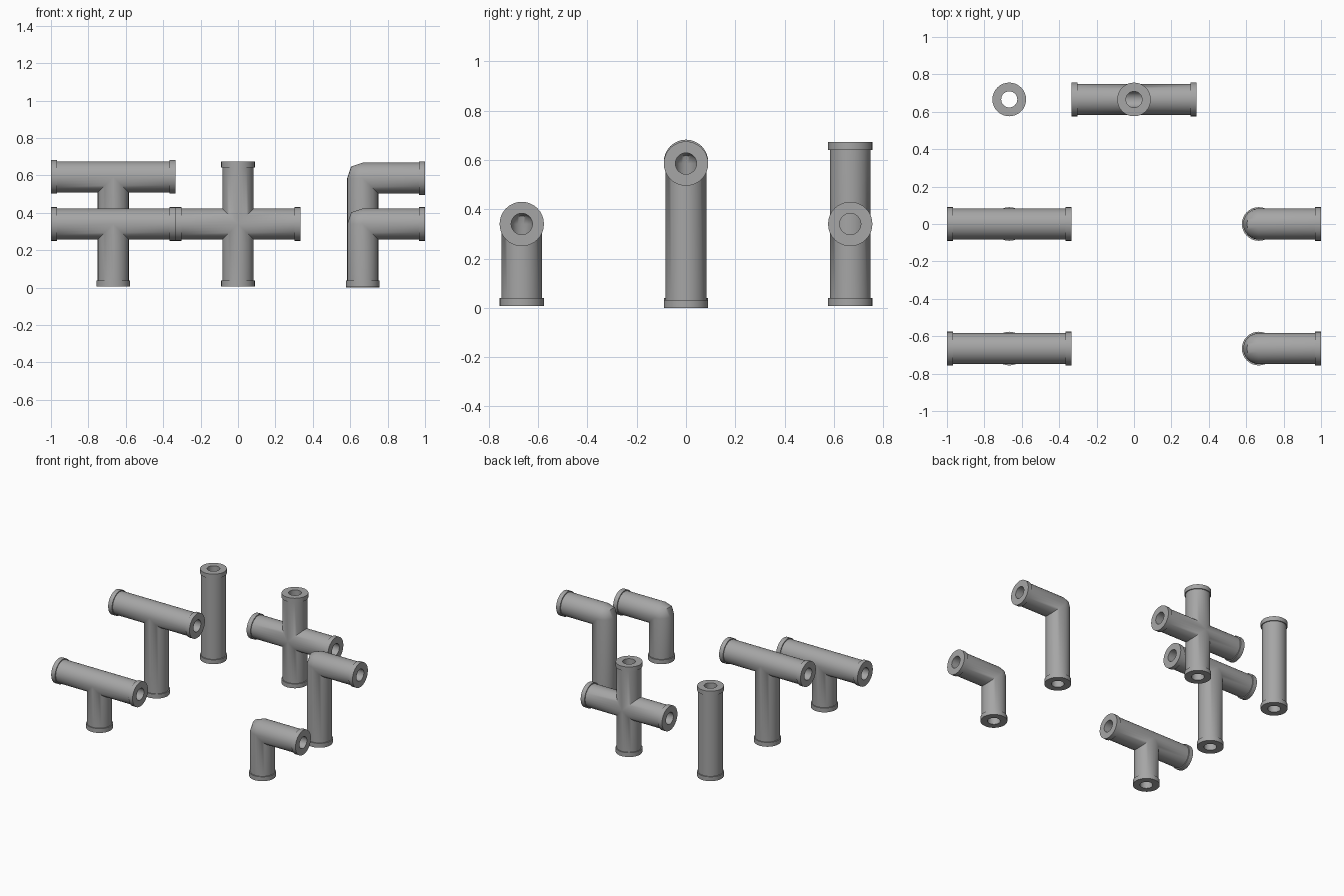
import bpy, bmesh, math
from mathutils import Vector

cube = bpy.data.objects.get("Cube")
if cube:
    bpy.data.objects.remove(cube, do_unlink=True)

SIDES = 32
PIPE, COLLAR, BORE = 0.083, 0.09, 0.043   # radii
LIP = 0.032                               # collar length
ARM, LONG = 0.333, 0.585                  # arm lengths
UP, DOWN, LEFT, RIGHT = (0, 1), (0, -1), (1, 0), (-1, 0)

grey = bpy.data.materials.new("pipe grey")
grey.use_nodes = True
grey.diffuse_color = (0.38, 0.38, 0.38, 1)
grey.node_tree.nodes["Principled BSDF"].inputs["Base Color"].default_value = (0.38, 0.38, 0.38, 1)


def vec(d):
    return Vector((d[0], 0, d[1]))


def bridge(bm, a, b, closed=True):
    """Quads between two rows of points."""
    va, vb = [bm.verts.new(p) for p in a], [bm.verts.new(p) for p in b]
    n = len(a)
    for i in range(n if closed else n - 1):
        j = (i + 1) % n
        bm.faces.new((va[i], va[j], vb[j], vb[i]))


def ring(d, r, t, sides=None):
    """Ring around an arm; with sides given, it is mitred to the arms there."""
    axis, p = vec(d), vec((-d[1], d[0]))
    pts = []
    for i in range(SIDES):
        a = math.tau * i / SIDES
        u, b = r * math.cos(a), r * math.sin(a)
        along = t
        if sides is not None:
            side = (-d[1], d[0]) if u > 0 else (d[1], -d[0])
            along = abs(u) if side in sides else 0
        pts.append(axis * along + p * u + Vector((0, b, 0)))
    return pts


def bend_patch(bm, r, d1, d2):
    """Rounded outer corner of an elbow."""
    rows = []
    for out in (-vec(d2), -(vec(d1) + vec(d2)) * 0.75, -vec(d1)):
        row = []
        for i in range(SIDES // 2 + 1):
            a = math.pi * i / (SIDES // 2) - math.pi / 2
            row.append(out * (r * math.cos(a)) + Vector((0, r * math.sin(a), 0)))
        rows.append(row)
    bridge(bm, rows[0], rows[1], False)
    bridge(bm, rows[1], rows[2], False)


def fitting(name, location, arms):
    """Hollow fitting; arms maps each direction to its length."""
    bm = bmesh.new()
    cross = len(arms) == 4
    for d, length in arms.items():
        # in the crossing the lower arm's bore stops at the level bore
        bore_sides = [s for s in arms if not (cross and s == DOWN)]
        rings = [ring(d, PIPE, 0, arms), ring(d, PIPE, length - LIP),
                 ring(d, COLLAR, length - LIP), ring(d, COLLAR, length),
                 ring(d, BORE, length), ring(d, BORE, 0, bore_sides)]
        for a, b in zip(rings, rings[1:]):
            bridge(bm, a, b)
    if len(arms) == 2 and DOWN in arms and LEFT in arms:
        for r in (PIPE, BORE):
            bend_patch(bm, r, DOWN, LEFT)
    bmesh.ops.remove_doubles(bm, verts=bm.verts, dist=0.0001)
    bmesh.ops.recalc_face_normals(bm, faces=bm.faces)
    mesh = bpy.data.meshes.new(name)
    bm.to_mesh(mesh)
    bm.free()
    mesh.materials.append(grey)
    obj = bpy.data.objects.new(name, mesh)
    obj.location = location
    bpy.context.collection.objects.link(obj)
    bpy.ops.object.select_all(action='DESELECT')
    obj.select_set(True)
    bpy.context.view_layer.objects.active = obj
    bpy.ops.object.shade_smooth_by_angle(angle=math.radians(50))


X, Y, LOW, BASE = 0.667, 0.666, 0.34, 0.007

# back row: straight pipe and four-way crossing
fitting("straight_pipe", (-X, Y, LOW), {UP: ARM, DOWN: ARM})
fitting("cross_pipe", (0, Y, LOW), {UP: ARM, DOWN: ARM, LEFT: ARM, RIGHT: ARM})

# tees
fitting("long_tee_pipe", (-X, 0, LONG + BASE), {DOWN: LONG, LEFT: ARM, RIGHT: ARM})
fitting("short_tee_pipe", (-X, -Y, LOW), {DOWN: ARM, LEFT: ARM, RIGHT: ARM})

# elbows
fitting("long_elbow_pipe", (X, 0, LONG), {DOWN: LONG, LEFT: ARM})
fitting("short_elbow_pipe", (X, -Y, LOW), {DOWN: ARM, LEFT: ARM})
